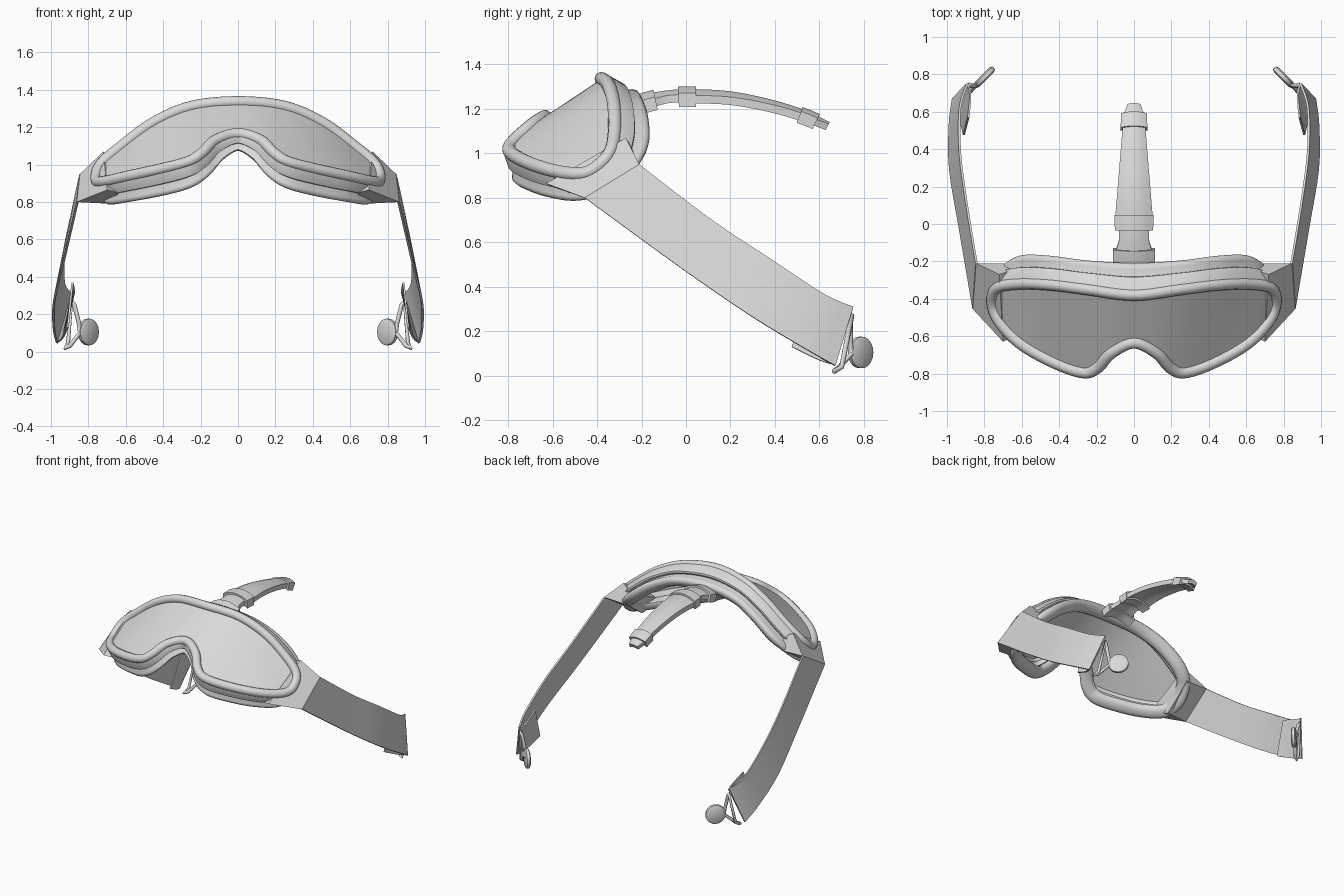
import bpy, bmesh, math
from mathutils import Vector as V

if "Cube" in bpy.data.objects:
    bpy.data.objects.remove(bpy.data.objects["Cube"])

grey = bpy.data.materials.new("light_grey")
grey.diffuse_color = (0.7, 0.7, 0.7, 1)
grey.use_nodes = True
grey.node_tree.nodes["Principled BSDF"].inputs["Base Color"].default_value = grey.diffuse_color


def make(name, verts, faces, angle=35):
    me = bpy.data.meshes.new(name)
    me.from_pydata([tuple(v) for v in verts], [], faces)
    bm = bmesh.new()
    bm.from_mesh(me)
    bmesh.ops.remove_doubles(bm, verts=bm.verts, dist=1e-5)
    bmesh.ops.recalc_face_normals(bm, faces=bm.faces)
    bm.to_mesh(me)
    bm.free()
    me.materials.append(grey)
    ob = bpy.data.objects.new(name, me)
    bpy.context.collection.objects.link(ob)
    bpy.ops.object.select_all(action='DESELECT')
    ob.select_set(True)
    bpy.context.view_layer.objects.active = ob
    bpy.ops.object.shade_smooth_by_angle(angle=math.radians(angle))
    return ob


def spline(pts, n, closed):
    # Catmull-Rom curve through the points
    pts = [V(p) for p in pts]
    m, out = len(pts), []
    for i in range(m if closed else m - 1):
        a, b, c, d = [pts[(i + k) % m] if closed else pts[min(max(i + k, 0), m - 1)]
                      for k in (-1, 0, 1, 2)]
        for j in range(n):
            t = j / n
            out.append(0.5 * (2 * b + (c - a) * t + (2 * a - 5 * b + 4 * c - d) * t * t
                              + (3 * b - a - 3 * c + d) * t ** 3))
    return out if closed else out + [pts[-1]]


def loft(name, rings, wrap, cap=False, angle=35):
    # skin rows of closed sections; wrap joins the last row to the first
    n, m = len(rings[0]), len(rings)
    faces = [(i * n + j, i * n + (j + 1) % n, (i + 1) % m * n + (j + 1) % n, (i + 1) % m * n + j)
             for i in range(m if wrap else m - 1) for j in range(n)]
    if cap:
        faces += [tuple(range(n)), tuple(range((m - 1) * n, m * n))]
    return make(name, [v for r in rings for v in r], faces, angle)


def mirrored(half):
    return half + [(-x, y, z) for x, y, z in half[-2:0:-1]]


# centre lines of the lens rim and of the face pad edge, from top middle to nose
rim_half = [(0, -.38, 1.335), (.25, -.35, 1.31), (.45, -.325, 1.225), (.62, -.32, 1.10),
            (.735, -.345, 1.0), (.757, -.43, .92), (.715, -.53, .91), (.60, -.645, .935),
            (.42, -.745, .975), (.27, -.795, 1.015), (.195, -.77, 1.06), (.12, -.69, 1.13),
            (0, -.635, 1.165)]
pad_half = [(0, -.235, 1.25), (.25, -.22, 1.225), (.43, -.195, 1.15), (.58, -.19, 1.04),
            (.665, -.235, .95), (.70, -.35, .85), (.675, -.48, .81), (.56, -.60, .825),
            (.40, -.69, .855), (.27, -.745, .89), (.18, -.73, .95), (.10, -.665, 1.035),
            (0, -.62, 1.085)]
rim = spline(mirrored(rim_half), 6, True)
pad = spline(mirrored(pad_half), 6, True)
N = len(rim)


def swept(name, profile, angle=35):
    # profile of (outward offset, fraction of depth, extra depth) swept round the rim
    rings = []
    for i in range(N):
        d = pad[i] - rim[i]
        t = (rim[(i + 1) % N] - rim[i - 1]).normalized()
        u = d.normalized()
        o = u.cross(t).normalized()
        rings.append([rim[i] + d * f + u * e + o * (w * SIGN) for w, f, e in profile])
    return loft(name, rings, True, angle=angle)


# choose the sign so that positive offsets point outward at the top
SIGN = 1
if (pad[0] - rim[0]).cross(rim[1] - rim[-1]).z < 0:
    SIGN = -1

swept("lens_rim", [(.031 * math.cos(a), 0, .031 * math.sin(a))
                   for a in [k * math.tau / 12 for k in range(12)]], 60)
swept("frame_shell", [(.02, 0, 0), (.03, .15, 0), (.032, .55, 0), (.022, .6, 0),
                      (-.02, .6, 0), (-.02, 0, 0)])
swept("face_pad", [(.005, .5, 0), (.012, .7, 0), (.03, .85, 0), (.036, .97, 0), (.028, 1.08, 0),
                   (.005, 1.13, 0), (-.03, 1.1, 0), (-.055, .98, 0), (-.06, .8, 0), (-.02, .5, 0)], 60)


# curved lens ruled between the upper and lower rim
def at_x(chain, x):
    for a, b in zip(chain, chain[1:]):
        if min(a.x, b.x) <= x <= max(a.x, b.x):
            return a.lerp(b, (x - a.x) / (b.x - a.x) if a.x != b.x else 0)
    return chain[-1]


half = rim[:N // 2 + 1]
tip = max(range(len(half)), key=lambda i: half[i].x)
top, low = half[:tip + 1], half[tip:]
verts, cols = [], 48
for k in range(cols + 1):
    s = math.sin((k / cols - 0.5) * math.pi)
    x = abs(s) * half[tip].x * 0.9999
    a, b = at_x(top, x), at_x(low, x)
    for j in range(5):
        p = a.lerp(b, j / 4)
        verts.append((math.copysign(p.x, s), p.y, p.z))
make("lens", verts, [(k * 5 + j, k * 5 + j + 1, k * 5 + j + 6, k * 5 + j + 5)
                     for k in range(cols) for j in range(4)], 60)


def band(name, rows, thick):
    # strip of cloth between upper and lower edge points
    up = spline([r[0] for r in rows], 4, False)
    lo = spline([r[1] for r in rows], 4, False)
    rings = []
    for i, (a, b) in enumerate(zip(up, lo)):
        t = up[min(i + 1, len(up) - 1)] - up[max(i - 1, 0)]
        n = t.cross(b - a).normalized() * thick / 2
        rings.append([a + n, b + n, b - n, a - n])
    return loft(name, rings, False, True)


def tube(name, pts, r, closed):
    cu = bpy.data.curves.new(name, 'CURVE')
    cu.dimensions, cu.bevel_depth, cu.bevel_resolution = '3D', r, 2
    sp = cu.splines.new('POLY')
    sp.points.add(len(pts) - 1)
    for p, q in zip(sp.points, pts):
        p.co = (*q, 1)
    sp.use_cyclic_u = closed
    cu.materials.append(grey)
    bpy.context.collection.objects.link(bpy.data.objects.new(name, cu))


for s, side in ((1, "right"), (-1, "left")):
    def P(x, y, z):
        return V((s * x, y, z))
    # wedge joining the frame to the strap
    outer = [P(.72, -.27, 1.07), P(.845, -.21, .95), P(.862, -.455, .80), P(.70, -.63, .865)]
    inner = [P(.63, -.24, 1.02), P(.66, -.21, .945), P(.67, -.43, .79), P(.64, -.60, .85)]
    make(side + "_strap_mount", outer + inner,
         [(0, 1, 2, 3), (4, 5, 6, 7)] + [(i, (i + 1) % 4, (i + 1) % 4 + 4, i + 4) for i in range(4)], 20)
    # long side strap and its folded end
    band(side + "_strap", [(P(.842, -.21, .95), P(.858, -.455, .80)),
                           (P(.895, .11, .705), P(.93, -.03, .49)),
                           (P(.93, .38, .525), P(.983, .29, .27)),
                           (P(.93, .62, .367), P(.985, .53, .125)),
                           (P(.89, .75, .31), P(.968, .67, .045))], .012)
    band(side + "_strap_fold", [(P(.888, .75, .305), P(.966, .67, .05)),
                                (P(.875, .69, .32), P(.94, .60, .07)),
                                (P(.885, .57, .37), P(.91, .475, .13))], .01)
    # wire hook with a flat round tab
    tube(side + "_hook_wire", [P(.885, .745, .27), P(.91, .70, .04), P(.925, .665, .02),
                               P(.90, .68, .03), P(.845, .745, .10), P(.85, .74, .15),
                               P(.875, .74, .25)], .012, True)
    c, along, nrm = P(.80, .785, .105), P(-.7, .71, 0), P(.71, .7, 0)
    loft(side + "_hook_tab", [[c + nrm * h + (along * math.cos(a) + V((0, 0, math.sin(a)))) * r
                               for a in [k * math.tau / 20 for k in range(20)]]
                              for h, r in ((-.018, .055), (-.010, .071), (.010, .071), (.018, .055))],
         False, True, 50)

# arched centre strap running back over the head
path = spline([(0, -.22, 1.235), (0, -.13, 1.26), (0, 0, 1.272), (0, .2, 1.262),
               (0, .4, 1.22), (0, .55, 1.17), (0, .645, 1.125)], 6, False)


def head_piece(name, y0, y1, w0, w1, thick, steps, waist=0.0):
    rings = []
    for i in range(steps + 1):
        f = i / steps
        y = y0 + (y1 - y0) * f
        k = min(range(len(path) - 1), key=lambda q: abs((path[q].y + path[q + 1].y) / 2 - y))
        a, b = path[k], path[k + 1]
        t = (b - a).normalized()
        c = a + (b - a) * ((y - a.y) / (b.y - a.y))
        n = V((0, -t.z, t.y))
        w = w0 + (w1 - w0) * f - waist * math.sin(math.pi * f)
        arc = [(u * w, -.03 * u * u * w / .1) for u in (-1, -.6, -.2, .2, .6, 1)]
        rings.append([c + V((x, 0, 0)) + n * (h + thick / 2) for x, h in arc]
                     + [c + V((x, 0, 0)) + n * (h - thick / 2) for x, h in reversed(arc)])
    loft(name, rings, False, True)


head_piece("head_strap_anchor", -.215, -.14, .113, .113, .06, 2)
head_piece("head_strap_neck", -.145, -.02, .098, .085, .035, 6, .012)
head_piece("head_strap_buckle", -.035, .045, .102, .106, .062, 2)
head_piece("head_strap", .04, .53, .10, .06, .036, 14)
head_piece("head_strap_end_clip", .515, .59, .072, .068, .055, 2)
head_piece("head_strap_tip", .585, .64, .055, .035, .03, 3)
